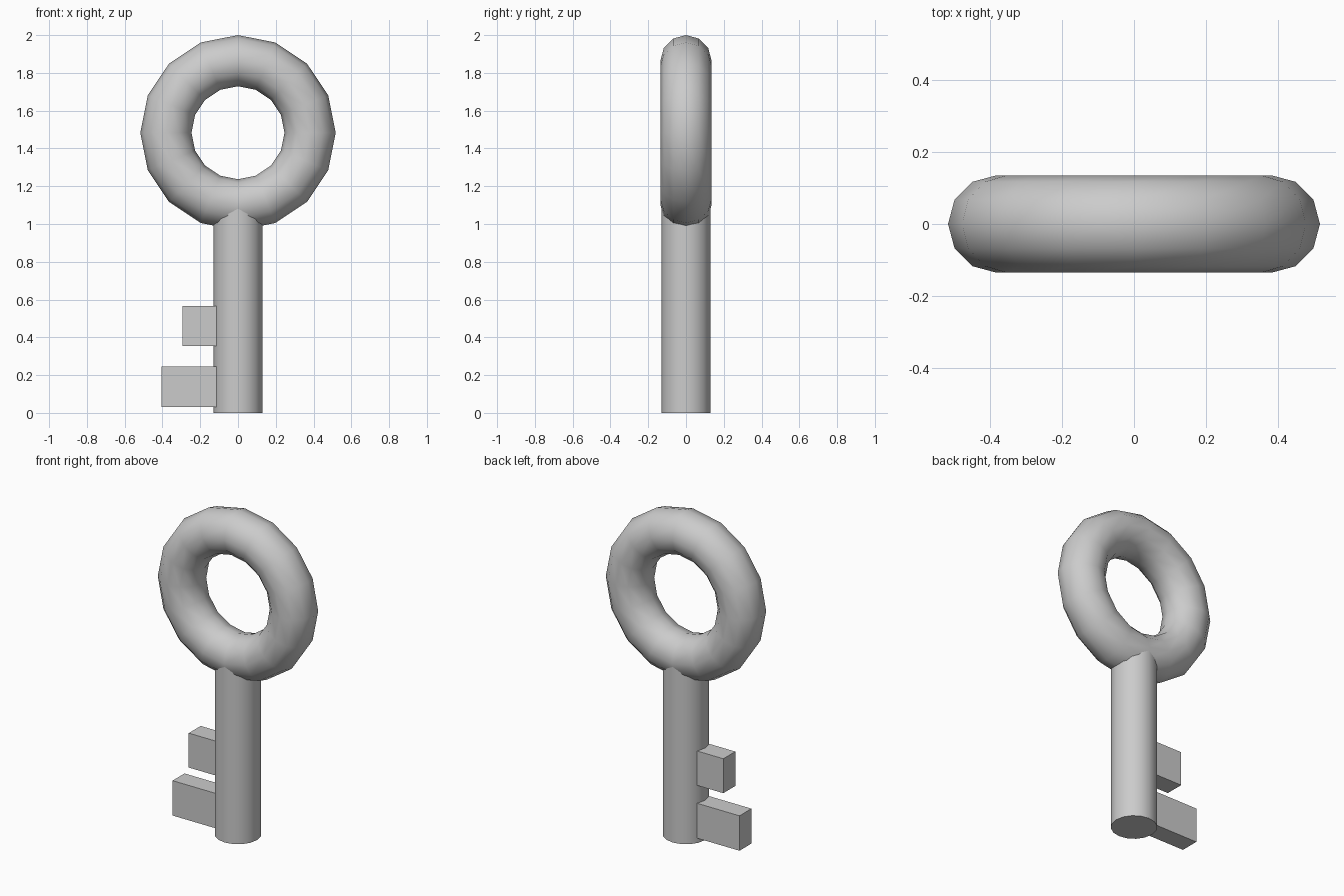
import bpy
import math

if "Cube" in bpy.data.objects:
    bpy.data.objects.remove(bpy.data.objects["Cube"])


def smooth(obj, angle):
    bpy.ops.object.select_all(action='DESELECT')
    obj.select_set(True)
    bpy.context.view_layer.objects.active = obj
    bpy.ops.object.shade_smooth_by_angle(angle=math.radians(angle))


def box(name, x0, x1, depth, z0, z1):
    bpy.ops.mesh.primitive_cube_add(size=1, location=((x0 + x1) / 2, 0, (z0 + z1) / 2))
    obj = bpy.context.object
    obj.name = name
    obj.scale = (x1 - x0, depth, z1 - z0)
    bpy.ops.object.transform_apply(location=False, rotation=False, scale=True)
    return obj


# Ring handle, standing upright
bpy.ops.mesh.primitive_torus_add(
    major_segments=16, minor_segments=12, major_radius=0.3815, minor_radius=0.1355,
    location=(0, 0, 1.483), rotation=(math.pi / 2, 0, 0))
ring = bpy.context.object
ring.name = "ring_handle"
smooth(ring, 60)

# Round shaft, its top buried in the ring
shaft_top = 1.09
bpy.ops.mesh.primitive_cylinder_add(
    vertices=16, radius=0.13, depth=shaft_top, location=(0, 0, shaft_top / 2))
shaft = bpy.context.object
shaft.name = "shaft"
smooth(shaft, 40)

# Two teeth on the left side
for name, reach, z0, z1 in (("lower_tooth", 0.405, 0.03, 0.245),
                            ("upper_tooth", 0.295, 0.355, 0.567)):
    box(name, -reach, -0.08, 0.116, z0, z1)
